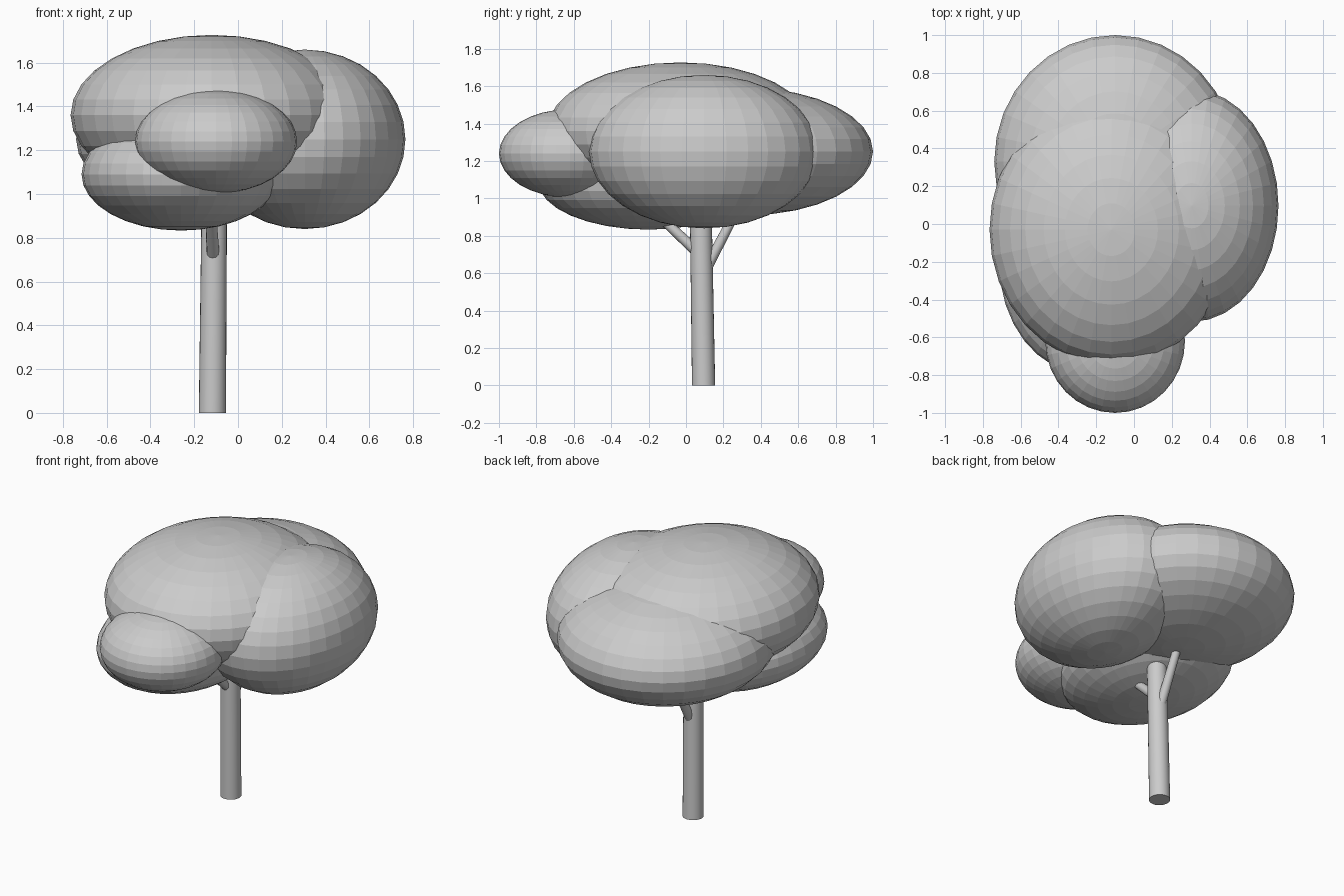
import bpy
from mathutils import Vector

if "Cube" in bpy.data.objects:
    bpy.data.objects.remove(bpy.data.objects["Cube"])


def blob(name, centre, radii):
    """Flat-shaded ellipsoid of foliage."""
    bpy.ops.mesh.primitive_uv_sphere_add(segments=32, ring_count=16, radius=1, location=centre)
    ob = bpy.context.object
    ob.name = name
    ob.scale = radii
    bpy.ops.object.transform_apply(location=False, rotation=False, scale=True)


def limb(name, start, end, r1, r2, sides):
    """Tapered wooden limb between two points."""
    a, b = Vector(start), Vector(end)
    bpy.ops.mesh.primitive_cone_add(vertices=sides, radius1=r1, radius2=r2,
                                    depth=(b - a).length, location=(a + b) / 2)
    ob = bpy.context.object
    ob.name = name
    ob.rotation_euler = (b - a).to_track_quat('Z', 'Y').to_euler()
    bpy.ops.object.shade_smooth_by_angle()


# Crown
blob("crown_top", (-0.12, -0.03, 1.36), (0.645, 0.715, 0.367))
blob("crown_right", (0.305, 0.097, 1.25), (0.46, 0.615, 0.41))
blob("crown_back", (-0.10, 0.33, 1.25), (0.64, 0.67, 0.34))
blob("crown_front", (-0.10, -0.62, 1.24), (0.37, 0.38, 0.237))
blob("crown_lower_left", (-0.26, -0.20, 1.09), (0.455, 0.59, 0.257))

# Trunk and branches
limb("trunk", (-0.117, 0.094, 0.0), (-0.108, 0.078, 1.0), 0.062, 0.058, 24)
limb("front_branch", (-0.112, 0.085, 0.69), (-0.125, -0.16, 0.92), 0.030, 0.025, 12)
limb("back_branch", (-0.112, 0.09, 0.59), (-0.10, 0.29, 0.97), 0.030, 0.024, 12)
